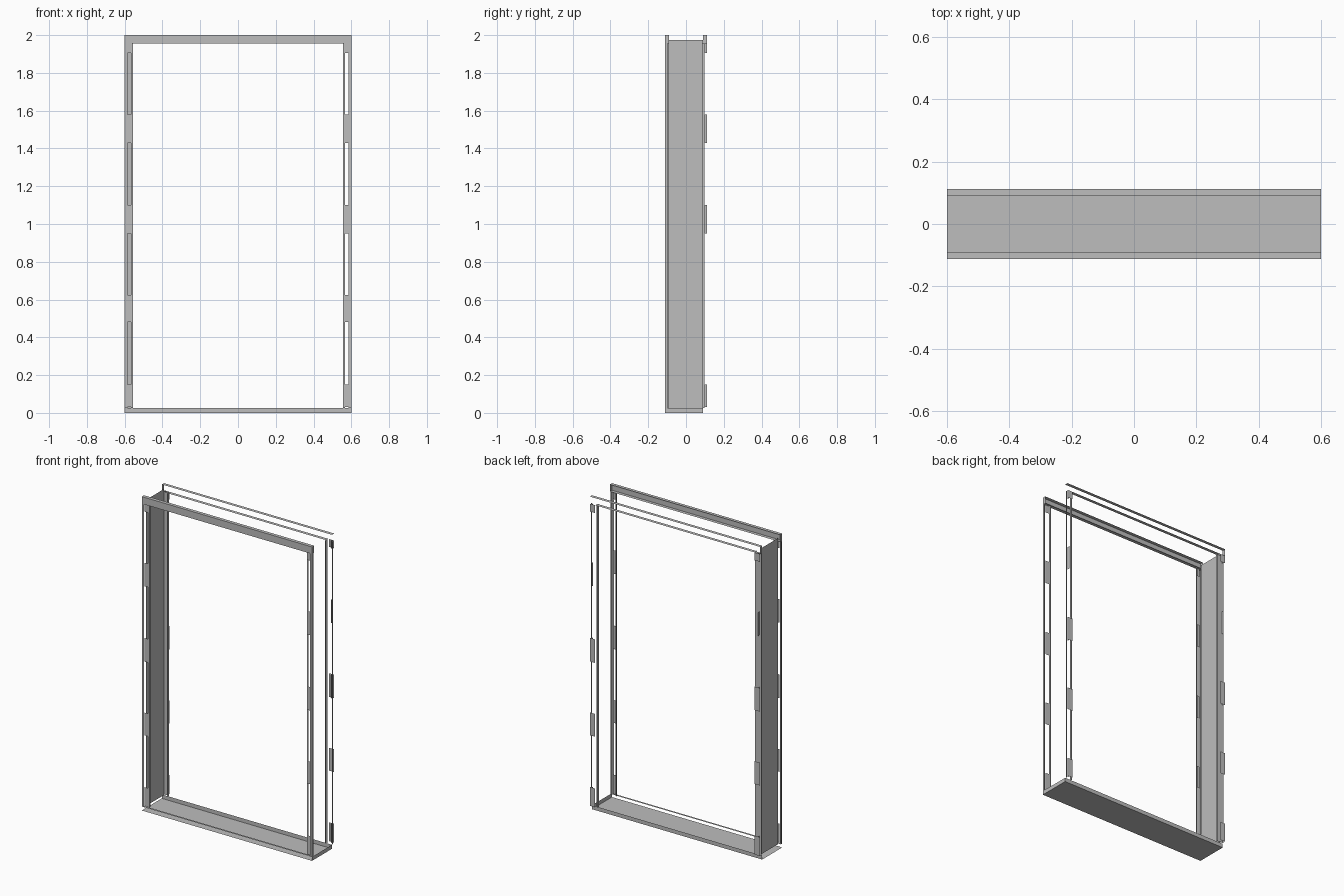
import bpy, bmesh
from itertools import product

cube = bpy.data.objects.get("Cube")
if cube:
    bpy.data.objects.remove(cube, do_unlink=True)

grey = bpy.data.materials.new("frame_grey")
grey.use_nodes = True
grey.diffuse_color = (0.51, 0.51, 0.51, 1)
bsdf = next(n for n in grey.node_tree.nodes if n.type == 'BSDF_PRINCIPLED')
bsdf.inputs["Base Color"].default_value = grey.diffuse_color


def panel(name, xs, ys, zs):
    """Flat sheet: one of the three ranges is a single number."""
    ranges = [r if isinstance(r, tuple) else (r,) for r in (xs, ys, zs)]
    bm = bmesh.new()
    a, b, c, d = [bm.verts.new(p) for p in product(*ranges)]
    bm.faces.new((a, b, d, c))
    mesh = bpy.data.meshes.new(name)
    bm.to_mesh(mesh)
    bm.free()
    mesh.materials.append(grey)
    obj = bpy.data.objects.new(name, mesh)
    bpy.context.collection.objects.link(obj)


def span(a, b, side):
    return (a * side, b * side)


W, D, IN = 0.6, 0.112, 0.09      # half width, half depth, casing inner face
SILL, HEAD, TOP = 0.025, 0.955, 2.0
HEAD = 1.955
POST = (SILL, HEAD)
TABS = [(0.48, 0.625), (0.95, 1.1), (1.43, 1.58)]
ENDS = [(0.03, 0.15), (1.905, HEAD)]

# Sill tray
panel("sill_floor", (-W, W), (-D, IN), 0.0)
panel("sill_back_riser", (-W, W), IN, (0, SILL))
panel("sill_front_lip", (-W, W), (-D, -0.098), SILL)
panel("sill_end", W, (-D, IN), (0, SILL))

# Jamb lining
panel("jamb_panel", -0.585, (-IN, IN), (SILL, 1.975))

# Front head casing
panel("front_head_face", (-W, W), -D, (HEAD, TOP))
panel("front_head_top", (-W, W), (-D, -IN), TOP)
panel("front_head_underside", (-W, W), (-D, -IN), HEAD)
for side in (-1, 1):
    panel("front_head_end", side * W, (-D, -IN), (HEAD, TOP))

# Back head casing, open front and back
panel("back_head_top", (-W, W), (IN, D), TOP)
panel("back_head_underside", (-0.56, 0.56), (IN, D), HEAD)
panel("back_head_end", -W, (IN, D), (HEAD, TOP))

# Front casing posts
for side in (-1, 1):
    panel("front_post_outer_side", side * W, (-D, -0.098), POST)
    panel("front_post_outer_strip", span(0.585, W, side), -D, POST)
    panel("front_post_inner_strip", span(0.555, 0.566, side), -0.098, POST)
    panel("front_post_inner_return", side * 0.555, (-0.098, -IN), POST)
    for z in TABS + ENDS:
        panel("front_post_tab", span(0.56, 0.587, side), -0.105, z)

# Back casing posts
panel("back_post_closed_face", (-W, -0.555), 0.098, POST)
panel("back_post_outer_strip", (0.593, W), 0.098, POST)
for side in (-1, 1):
    panel("back_post_inner_strip", span(0.555, 0.566, side), 0.095, POST)
    panel("back_post_inner_return", side * 0.555, (0.085, 0.097), POST)
    for z in [TABS[0], TABS[1]] + ENDS:
        panel("back_post_tab", span(0.563, W, side), D, z)
    for z in TABS[1:] + ENDS:
        panel("back_post_tab_side", side * 0.587, (0.097, D), z)
